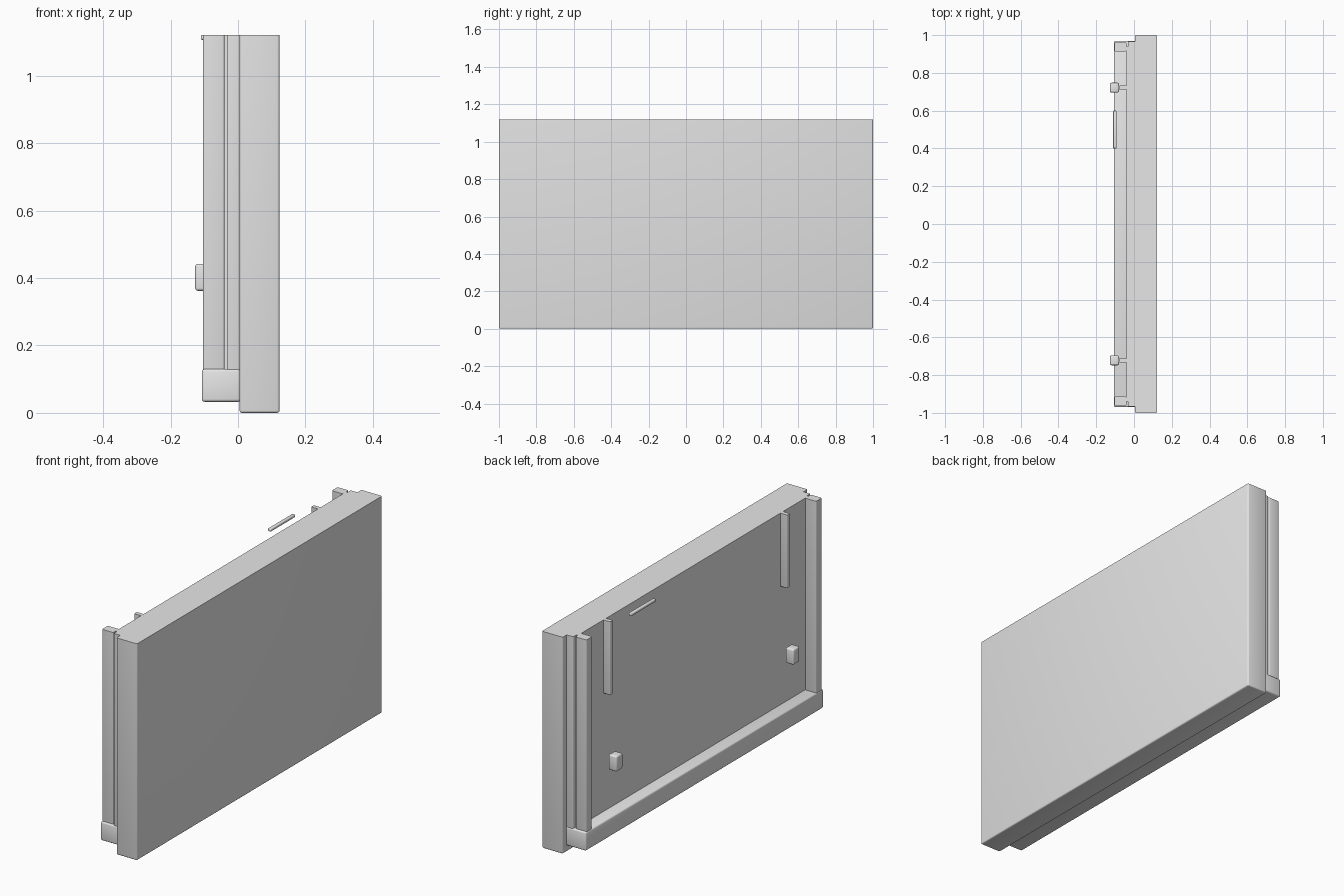
import bpy, bmesh, math

old = bpy.data.objects.get("Cube")
if old:
    bpy.data.objects.remove(old, do_unlink=True)

TOP = 1.12
grey = bpy.data.materials.new("light_grey")
grey.use_nodes = True
grey.diffuse_color = (0.8, 0.8, 0.8, 1)
grey.node_tree.nodes["Principled BSDF"].inputs["Base Color"].default_value = (0.8, 0.8, 0.8, 1)


def block(name, x, y, z, bevel=0.0, flat_top=True):
    """Rounded box from its extents; flat_top leaves the top rim sharp."""
    bm = bmesh.new()
    bmesh.ops.create_cube(bm, size=1)
    for v in bm.verts:
        v.co = [lo + (c + 0.5) * (hi - lo) for c, (lo, hi) in zip(v.co, (x, y, z))]
    if bevel:
        rim = [e for e in bm.edges
               if not (flat_top and all(v.co.z > z[1] - 0.0001 for v in e.verts))]
        bmesh.ops.bevel(bm, geom=rim, offset=bevel, segments=3, profile=0.5,
                        affect='EDGES', clamp_overlap=True)
    mesh = bpy.data.meshes.new(name)
    bm.to_mesh(mesh)
    bm.free()
    mesh.materials.append(grey)
    ob = bpy.data.objects.new(name, mesh)
    bpy.context.collection.objects.link(ob)
    bpy.ops.object.select_all(action='DESELECT')
    ob.select_set(True)
    bpy.context.view_layer.objects.active = ob
    bpy.ops.object.shade_smooth_by_angle(angle=math.radians(35))
    return ob


# Main slab and the thinner backing behind it
block("main_panel", (0.005, 0.123), (-1, 1), (0, TOP), 0.007)
block("back_panel", (-0.041, 0.01), (-0.94, 0.94), (0.06, TOP))

# Ledge along the bottom of the back
block("bottom_ledge", (-0.107, 0.01), (-0.97, 0.97), (0.033, 0.13), 0.008, False)

# Grab bar near the top edge
block("grab_bar", (-0.11, -0.092), (0.4, 0.6), (1.106, TOP), 0.004, False)


def span(side, a, b):
    return tuple(sorted((side * a, side * b)))


# Parts repeated at both ends
for side, label in ((1, "rear"), (-1, "front")):
    block(label + "_post", (-0.104, -0.04), span(side, 0.914, 0.961), (0.12, TOP), 0.006)
    block(label + "_post_rail", (-0.033, 0.01), span(side, 0.93, 0.967), (0.12, TOP), 0.004)
    block(label + "_strap", (-0.08, -0.035), span(side, 0.711, 0.733), (0.74, TOP), 0.005)
    block(label + "_knob", (-0.127, -0.08), span(side, 0.696, 0.748), (0.362, 0.442), 0.008, False)
